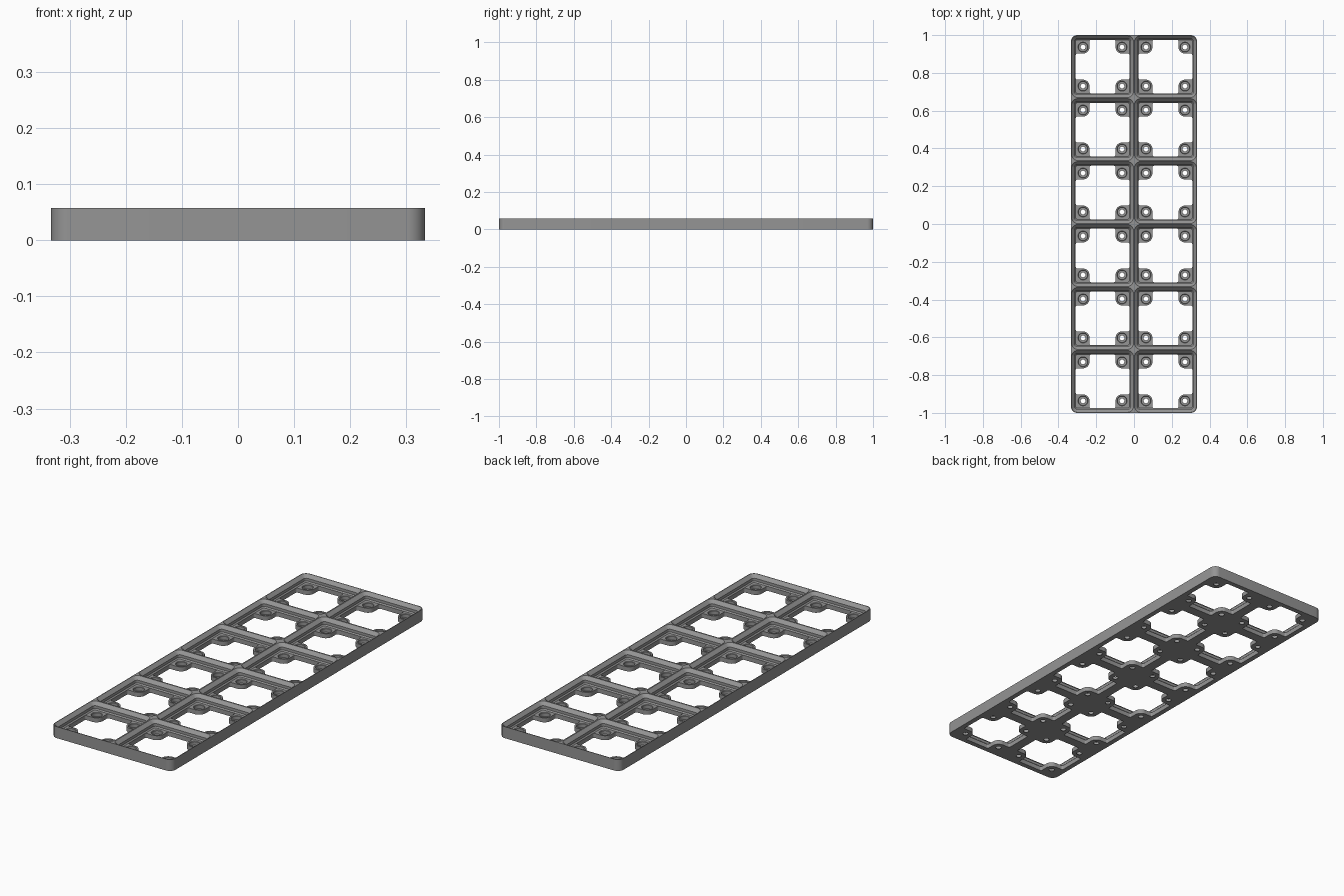
import bpy, bmesh, math

if "Cube" in bpy.data.objects:
    bpy.data.objects.remove(bpy.data.objects["Cube"])

S = 2 / 252            # one millimetre in scene units
CELL, NX, NY = 42, 2, 6
BASE, TOP = 2.8, 7.2   # floor of the pockets, top of the ribs

grey = bpy.data.materials.new("mid_grey")
grey.diffuse_color = (0.3, 0.3, 0.3, 1)
grey.use_nodes = True
grey.node_tree.nodes["Principled BSDF"].inputs["Base Color"].default_value = grey.diffuse_color


def arc(cx, cy, r, a0, a1, n=8):
    return [(cx + r * math.cos(math.radians(a0 + (a1 - a0) * i / n)),
             cy + r * math.sin(math.radians(a0 + (a1 - a0) * i / n))) for i in range(n + 1)]


def rounded_rect(w, d, r):
    x, y = w / 2 - r, d / 2 - r
    return (arc(x, y, r, 0, 90) + arc(-x, y, r, 90, 180)
            + arc(-x, -y, r, 180, 270) + arc(x, -y, r, 270, 360))


def circle(r, n=32):
    return arc(0, 0, r, 0, 360, n)[:-1]


def loft(name, rings, places):
    """Closed solid through (outline, z) rings, repeated at each place."""
    bm = bmesh.new()
    for px, py in places:
        loops = [[bm.verts.new(((x + px) * S, (y + py) * S, z * S)) for x, y in pts]
                 for pts, z in rings]
        for a, b in zip(loops, loops[1:]):
            for i in range(len(a)):
                j = (i + 1) % len(a)
                bm.faces.new((a[i], a[j], b[j], b[i]))
        bm.faces.new(loops[0][::-1])
        bm.faces.new(loops[-1])
    bmesh.ops.recalc_face_normals(bm, faces=bm.faces)
    me = bpy.data.meshes.new(name)
    bm.to_mesh(me)
    bm.free()
    ob = bpy.data.objects.new(name, me)
    bpy.context.collection.objects.link(ob)
    me.materials.append(grey)
    return ob


cells = [((i - (NX - 1) / 2) * CELL, (j - (NY - 1) / 2) * CELL)
         for i in range(NX) for j in range(NY)]
holes = [(x + sx * 13, y + sy * 13) for x, y in cells for sx in (-1, 1) for sy in (-1, 1)]

# Outer slab with rounded corners
slab = rounded_rect(CELL * NX, CELL * NY, 4)
plate = loft("grid_baseplate", [(slab, 0), (slab, TOP)], [(0, 0)])

# Stepped pocket: lower chamfer, upright wall, upper chamfer (inset, corner radius, height)
steps = [(3.1, 1.15, BASE), (2.4, 1.85, BASE + 0.7), (2.4, 1.85, BASE + 2.4),
         (0.4, 3.85, TOP), (0.2, 4.05, TOP + 0.2)]
pocket = loft("pocket_cutter", [(rounded_rect(CELL - 2 * i, CELL - 2 * i, r), z)
                                for i, r, z in steps], cells)

# Cross-shaped floor opening that leaves a rounded pad in each corner
e, p = 17.88, 8.7
quarter = (arc(e - 1, p - 1, 1, 0, 90, 4) + arc(13, 13, 13 - p, 270, 180, 12)
           + arc(p - 1, e - 1, 1, 0, 90, 4))
cross = []
for k in range(4):
    c, s = round(math.cos(k * math.pi / 2)), round(math.sin(k * math.pi / 2))
    cross += [(x * c - y * s, x * s + y * c) for x, y in quarter]
opening = loft("opening_cutter", [(cross, -1), (cross, BASE + 0.5)], cells)

# Round recess with a chamfered rim, and a smaller hole through the pad
recess = loft("recess_cutter", [(circle(3.1), 0.4), (circle(3.1), BASE - 0.25),
                                (circle(3.6), BASE + 0.25)], holes)
through = loft("hole_cutter", [(circle(1.6), -1), (circle(1.6), 1)], holes)

# Cut everything out of the slab
bpy.context.view_layer.objects.active = plate
for cutter in (pocket, opening, recess, through):
    cutter.hide_render = True
    mod = plate.modifiers.new(cutter.name, 'BOOLEAN')
    mod.operation, mod.solver, mod.object = 'DIFFERENCE', 'EXACT', cutter
    bpy.ops.object.modifier_apply(modifier=mod.name)
    bpy.data.objects.remove(cutter)

# Smooth the curved walls, keep the edges crisp
bpy.ops.object.select_all(action='DESELECT')
plate.select_set(True)
bpy.ops.object.shade_smooth_by_angle(angle=math.radians(30))
